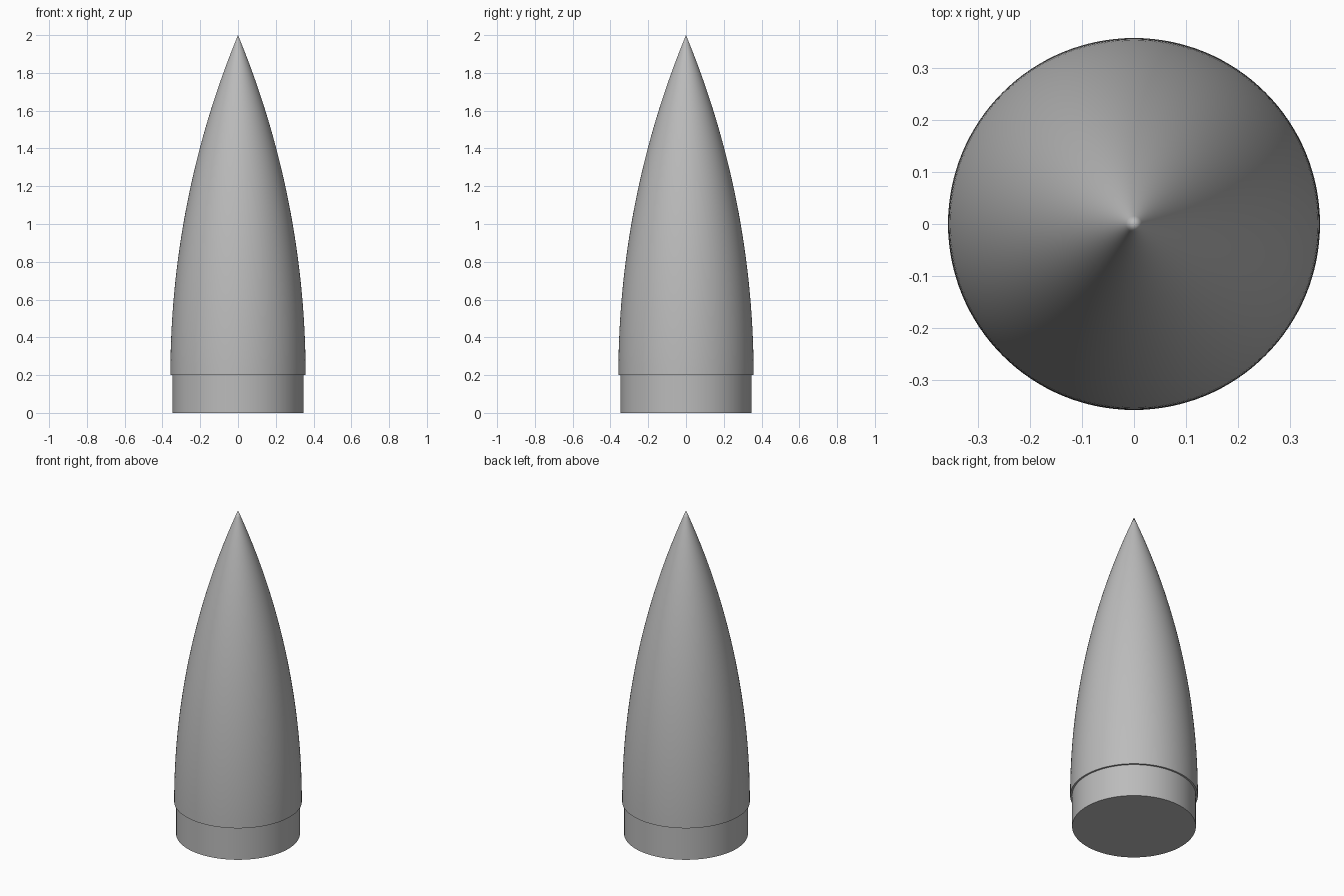
import bpy
import bmesh
import math

cube = bpy.data.objects.get("Cube")
if cube:
    bpy.data.objects.remove(cube, do_unlink=True)

SIDES = 128
BASE_RADIUS = 0.358
SHOULDER_RADIUS = 0.347
SHOULDER_HEIGHT = 0.2
LENGTH = 1.8
STEPS = 48

grey = bpy.data.materials.new("plain grey")
grey.use_nodes = True
colour = (0.5, 0.5, 0.5, 1)
grey.diffuse_color = colour
grey.node_tree.nodes["Principled BSDF"].inputs["Base Color"].default_value = colour


def lathe(name, profile):
    """Spin a (radius, height) profile around the z axis."""
    bm = bmesh.new()
    verts = [bm.verts.new((r, 0, z)) for r, z in profile]
    edges = [bm.edges.new(pair) for pair in zip(verts, verts[1:])]
    bmesh.ops.spin(bm, geom=verts + edges, cent=(0, 0, 0), axis=(0, 0, 1),
                   angle=math.tau, steps=SIDES)
    bmesh.ops.remove_doubles(bm, verts=bm.verts, dist=1e-5)
    bmesh.ops.recalc_face_normals(bm, faces=bm.faces)
    mesh = bpy.data.meshes.new(name)
    bm.to_mesh(mesh)
    bm.free()
    mesh.materials.append(grey)
    obj = bpy.data.objects.new(name, mesh)
    bpy.context.collection.objects.link(obj)
    bpy.ops.object.select_all(action='DESELECT')
    obj.select_set(True)
    bpy.context.view_layer.objects.active = obj
    bpy.ops.object.shade_smooth_by_angle(angle=math.radians(30))
    return obj


# Tangent ogive: a circular arc that leaves the base vertically
arc_radius = (BASE_RADIUS ** 2 + LENGTH ** 2) / (2 * BASE_RADIUS)


def ogive(h):
    return max(0, math.sqrt(arc_radius ** 2 - h ** 2) + BASE_RADIUS - arc_radius)


# One closed body: flat bottom, shoulder, narrow ledge, curved nose
heights = [LENGTH * i / STEPS for i in range(STEPS)]
profile = [(0, 0), (SHOULDER_RADIUS, 0), (SHOULDER_RADIUS, SHOULDER_HEIGHT)]
profile += [(ogive(h), SHOULDER_HEIGHT + h) for h in heights]
profile.append((0, SHOULDER_HEIGHT + LENGTH))
lathe("nose_cone", profile)
